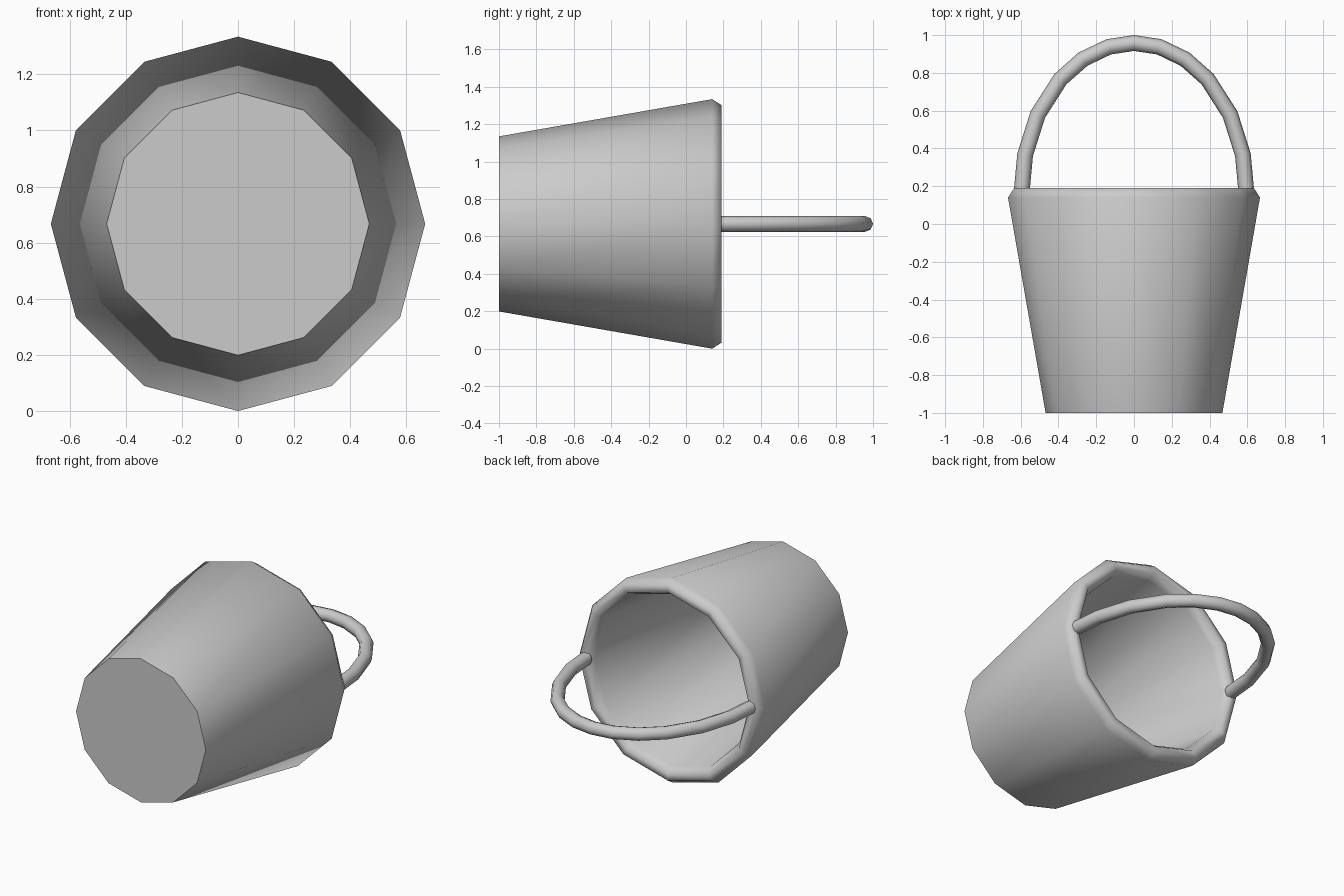
import bpy, bmesh, math
from mathutils import Vector

if "Cube" in bpy.data.objects:
    bpy.data.objects.remove(bpy.data.objects["Cube"])

CZ = 0.667  # height of the bucket axis


def finish(name, bm, angle=None):
    bmesh.ops.recalc_face_normals(bm, faces=bm.faces)
    me = bpy.data.meshes.new(name)
    bm.to_mesh(me)
    bm.free()
    ob = bpy.data.objects.new(name, me)
    bpy.context.collection.objects.link(ob)
    bpy.ops.object.select_all(action='DESELECT')
    bpy.context.view_layer.objects.active = ob
    ob.select_set(True)
    bpy.ops.object.shade_smooth_by_angle(angle=math.radians(angle))
    return ob


def skin(bm, rings):
    # bridge successive rings with quads and cap both ends
    vs = [[bm.verts.new(p) for p in r] for r in rings]
    n = len(vs[0])
    for a, b in zip(vs, vs[1:]):
        for i in range(n):
            j = (i + 1) % n
            bm.faces.new((a[i], a[j], b[j], b[i]))
    bm.faces.new(vs[0])
    bm.faces.new(vs[-1])


# Twelve-sided bucket: (radius, y) from outer base over the lip to inner floor
profile = [(0.468, -1.0), (0.667, 0.14), (0.635, 0.19), (0.592, 0.19),
           (0.56, 0.14), (0.42, -0.96)]
bm = bmesh.new()
skin(bm, [[(r * math.cos(math.tau * i / 12), y, CZ + r * math.sin(math.tau * i / 12))
           for i in range(12)] for r, y in profile])
finish("bucket", bm, 65)

# Arched carrying handle: tube swept along a half ellipse
half = [0, 14, 31, 49, 63, 77]
angles = half + [90] + [180 - a for a in reversed(half)]
A, B, Y0, R = 0.594, 0.78, 0.178, 0.042
rings = []
for d in angles:
    t = math.radians(d)
    c = Vector((A * math.cos(t), Y0 + B * math.sin(t), CZ))
    n = Vector((math.cos(t) / A, math.sin(t) / B, 0)).normalized()
    rings.append([c + R * (n * math.cos(k * math.tau / 8) +
                           Vector((0, 0, math.sin(k * math.tau / 8))))
                  for k in range(8)])
bm = bmesh.new()
skin(bm, rings)
finish("handle", bm, 60)
